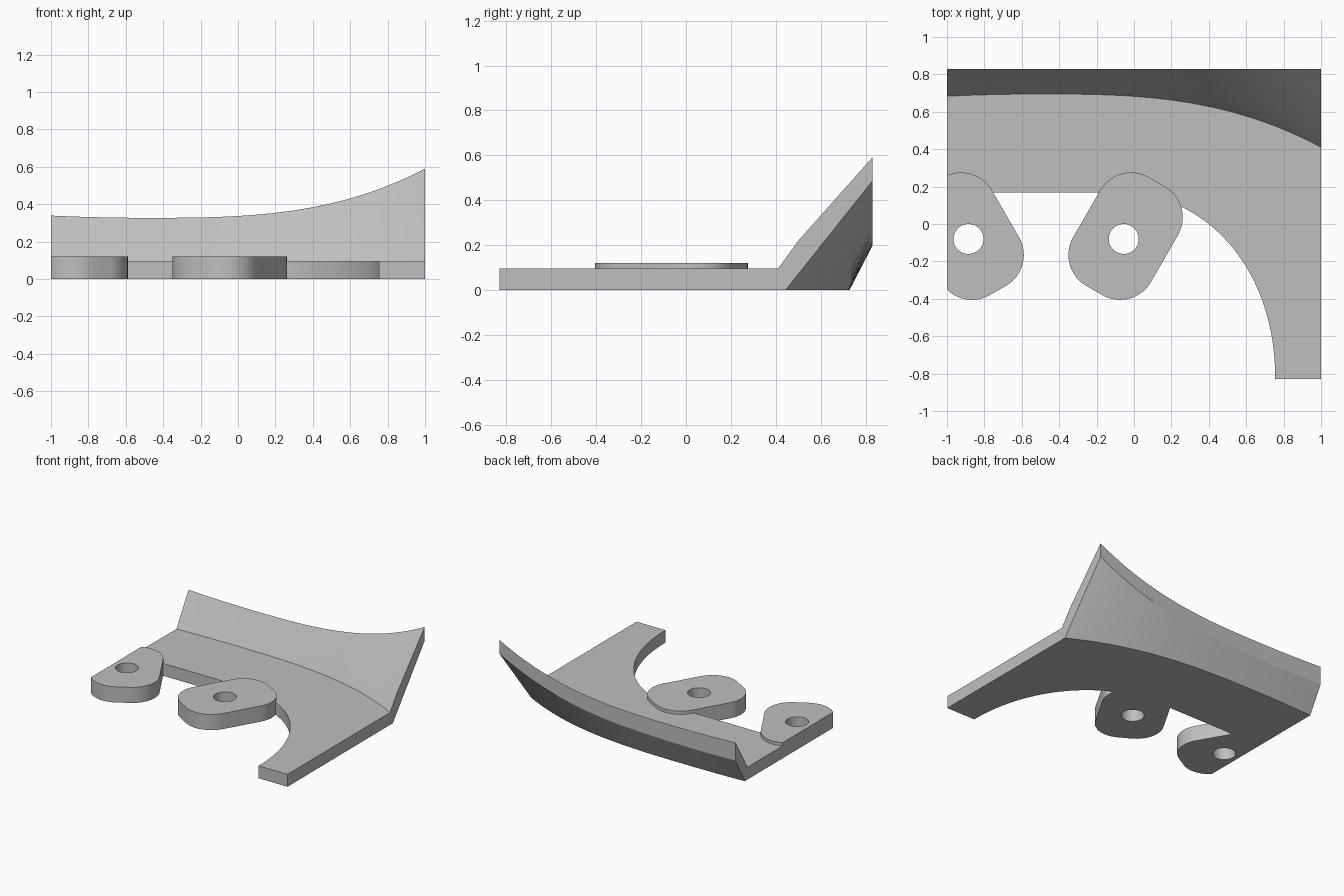
import bpy, bmesh, math
from mathutils import Vector

cube = bpy.data.objects.get("Cube")
if cube:
    bpy.data.objects.remove(cube)

grey = bpy.data.materials.new("plain grey")
grey.use_nodes = True
grey.diffuse_color = (0.52, 0.52, 0.52, 1)
grey.node_tree.nodes["Principled BSDF"].inputs["Base Color"].default_value = (0.52, 0.52, 0.52, 1)

PLATE, TAB, BACK, FRONT = 0.095, 0.12, 0.83, -0.83


def finish(bm, name):
    bmesh.ops.recalc_face_normals(bm, faces=bm.faces[:])
    mesh = bpy.data.meshes.new(name)
    bm.to_mesh(mesh)
    bm.free()
    mesh.materials.append(grey)
    obj = bpy.data.objects.new(name, mesh)
    bpy.context.collection.objects.link(obj)
    bpy.ops.object.select_all(action='DESELECT')
    obj.select_set(True)
    bpy.context.view_layer.objects.active = obj
    bpy.ops.object.shade_smooth_by_angle(angle=math.radians(25))
    return obj


def section(x, front):
    """Cross-section of the plate and its raked back wall at x."""
    t = max(0, (x + 0.5) / 1.5)
    s = max(0, (-0.5 - x) / 0.5)
    crease = 0.695 - 0.285 * t ** 2.84 - 0.012 * s * s
    top = 0.327 + 0.263 * t ** 3 + 0.012 * s * s
    lip = 0.122 - 0.017 * x
    bend_y = crease + 0.21 * (BACK - crease)
    bend_z = PLATE + 0.21 * (top - PLATE) + 0.018 * t * t
    return [(x, front, 0), (x, front, PLATE), (x, crease, PLATE),
            (x, bend_y, bend_z), (x, BACK, top), (x, BACK, top - lip),
            (x, crease + 0.034, 0)]


# Plate with curved arm and raked wall, lofted from left edge to right
stations = [(-1 + 0.9 * i / 12, 0.168) for i in range(12)]
for i in range(33):
    a = math.pi / 2 * i / 32
    sx, sy = math.sin(a) ** (2 / 2.1), max(0, math.cos(a)) ** (2 / 2.1)
    stations.append((-0.1 + 0.855 * sx, FRONT + sy))
stations += [(0.755 + 0.245 * i / 6, FRONT) for i in range(1, 7)]
bm = bmesh.new()
rings = [[bm.verts.new(p) for p in section(*st)] for st in stations]
for r, q in zip(rings, rings[1:]):
    for i in range(len(r)):
        j = (i + 1) % len(r)
        bm.faces.new((r[i], r[j], q[j], q[i]))
bm.faces.new(rings[0])
bm.faces.new(rings[-1])
finish(bm, "plate_with_raked_wall")


def tab(name, cx, side):
    """Rounded rectangular tab with a round hole, leaning to one side."""
    u = Vector((0.5 * side, 0.866, 0))
    v = Vector((0.866 * side, -0.5, 0))
    centre = Vector((cx, -0.065, 0))
    hole = centre + Vector((-0.01 * side, -0.015, 0))
    radius, n = 0.19, 64
    bm = bmesh.new()
    loops = []
    for k in range(n):
        a = math.tau * (k + 0.5) / n
        # Sixteen points on each of the four corners
        corner = k // 16
        a = math.pi / 2 * (corner + (k % 16) / 15)
        su = 1 if corner in (0, 3) else -1
        sv = 1 if corner in (0, 1) else -1
        outer = centre + u * (su * (0.335 - radius) + radius * math.cos(a)) \
            + v * (sv * (0.24 - radius) + radius * math.sin(a))
        b = math.tau * k / n
        inner = hole + 0.08 * (u * math.cos(b) + v * math.sin(b))
        up = Vector((0, 0, TAB))
        loops.append([bm.verts.new(p) for p in (outer, outer + up, inner + up, inner)])
    for k in range(n):
        r, q = loops[k], loops[(k + 1) % n]
        for i in range(4):
            j = (i + 1) % 4
            bm.faces.new((r[i], r[j], q[j], q[i]))
    # Trim flush with the plate's edge and close the cut
    cut = bmesh.ops.bisect_plane(bm, geom=bm.verts[:] + bm.edges[:] + bm.faces[:],
                                 plane_co=(-1, 0, 0), plane_no=(-1, 0, 0), clear_outer=True)
    edges = [e for e in cut["geom_cut"] if isinstance(e, bmesh.types.BMEdge)]
    if edges:
        bmesh.ops.holes_fill(bm, edges=edges, sides=0)
    finish(bm, name)


tab("centre_tab", -0.045, 1)
tab("edge_tab", -0.895, -1)
